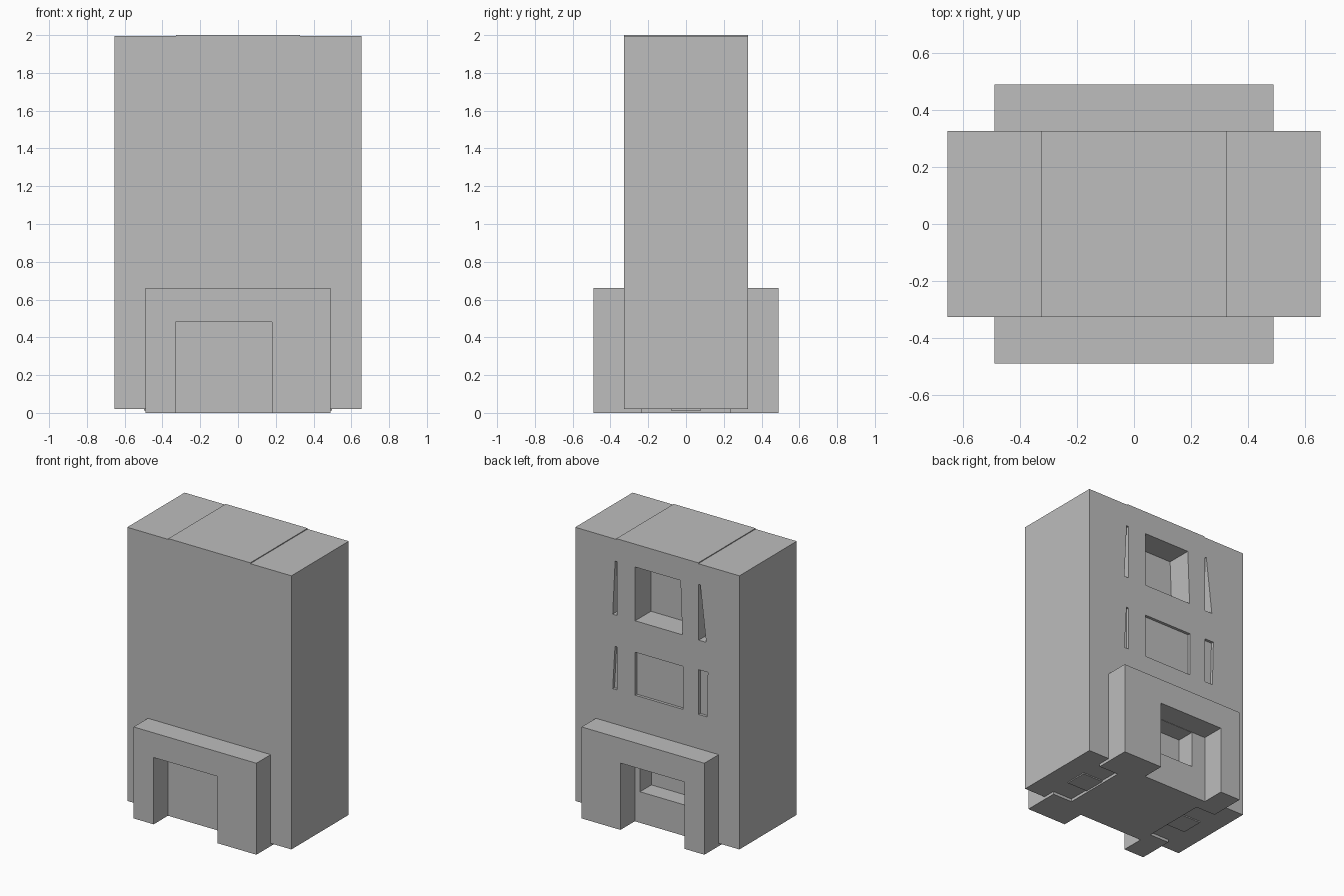
import bpy
import bmesh

cube = bpy.data.objects.get("Cube")
if cube:
    bpy.data.objects.remove(cube, do_unlink=True)

grey = bpy.data.materials.new("plain grey")
grey.use_nodes = True
grey.diffuse_color = (0.51, 0.51, 0.51, 1)
grey.node_tree.nodes["Principled BSDF"].inputs["Base Color"].default_value = (0.51, 0.51, 0.51, 1)


def prism(name, outline, y0, y1):
    """Extrude an (x, z) outline along y."""
    bm = bmesh.new()
    face = bm.faces.new([bm.verts.new((x, y0, z)) for x, z in outline])
    out = bmesh.ops.extrude_face_region(bm, geom=[face])
    moved = [v for v in out["geom"] if isinstance(v, bmesh.types.BMVert)]
    bmesh.ops.translate(bm, verts=moved, vec=(0, y1 - y0, 0))
    bmesh.ops.recalc_face_normals(bm, faces=bm.faces)
    mesh = bpy.data.meshes.new(name)
    bm.to_mesh(mesh)
    bm.free()
    mesh.materials.append(grey)
    obj = bpy.data.objects.new(name, mesh)
    bpy.context.scene.collection.objects.link(obj)
    return obj


def box(name, x0, x1, y0, y1, z0, z1):
    return prism(name, [(x0, z0), (x1, z0), (x1, z1), (x0, z1)], y0, y1)


W, D, BASE, TOP = 0.655, 0.327, 0.02, 1.994

# Main block
body = box("main_block", -W, W, -D, D, BASE, TOP)

# Recesses in the back wall: outline and depth
recesses = [
    ([(-0.2, 1.447), (0.177, 1.447), (0.177, 1.835), (-0.185, 1.835)], 0.18),   # upper window
    ([(0.32, 1.447), (0.356, 1.447), (0.337, 1.835), (0.32, 1.835)], 0.18),     # upper slots
    ([(-0.39, 1.443), (-0.33, 1.443), (-0.33, 1.845), (-0.343, 1.845)], 0.18),
    ([(-0.205, 0.91), (0.178, 0.91), (0.178, 1.22), (-0.205, 1.22)], 0.02),     # lower window
    ([(0.32, 0.91), (0.356, 0.91), (0.338, 1.22), (0.32, 1.22)], 0.02),         # lower slots
    ([(-0.395, 0.907), (-0.33, 0.907), (-0.33, 1.23), (-0.403, 1.23)], 0.02),
    ([(-0.22, 0.224), (0.138, 0.224), (0.138, 0.48), (-0.22, 0.48)], 0.13),     # doorway alcove
]
cutters = []
for outline, depth in recesses:
    cutter = prism("recess_cutter", outline, D - depth, D + 0.1)
    cutter.hide_render = True
    mod = body.modifiers.new("recess", "BOOLEAN")
    mod.operation = "DIFFERENCE"
    mod.solver = "EXACT"
    mod.object = cutter
    cutters.append(cutter)

# Bake the cuts and drop the cutters
bpy.context.view_layer.update()
baked = bpy.data.meshes.new_from_object(body.evaluated_get(bpy.context.evaluated_depsgraph_get()))
body.modifiers.clear()
body.data = baked
for cutter in cutters:
    bpy.data.objects.remove(cutter, do_unlink=True)

# Raised middle roof panel
box("roof_panel", -D, D, -D, D, TOP, 2.0)

# Porch with an off-centre opening, at the front and the back
arch = [(-0.49, 0), (-0.33, 0), (-0.33, 0.482), (0.18, 0.482),
        (0.18, 0), (0.49, 0), (0.49, 0.66), (-0.49, 0.66)]
for side, s in (("front", -1), ("back", 1)):
    prism(side + "_porch", arch, s * D, s * 0.49)
    lo, hi = sorted((s * 0.235, s * D))
    box(side + "_foot_strip", -0.49, 0.49, lo, hi, 0, BASE)

# Floor slab between the foot strips
box("floor_slab", -0.337, 0.337, -0.235, 0.235, 0, BASE)

# Small plates under each end
for side, x0, x1 in (("left", 0.337, 0.497), ("right", -0.497, -0.337)):
    box(side + "_under_plate", x0, x1, -0.08, 0.08, 0.012, BASE)
